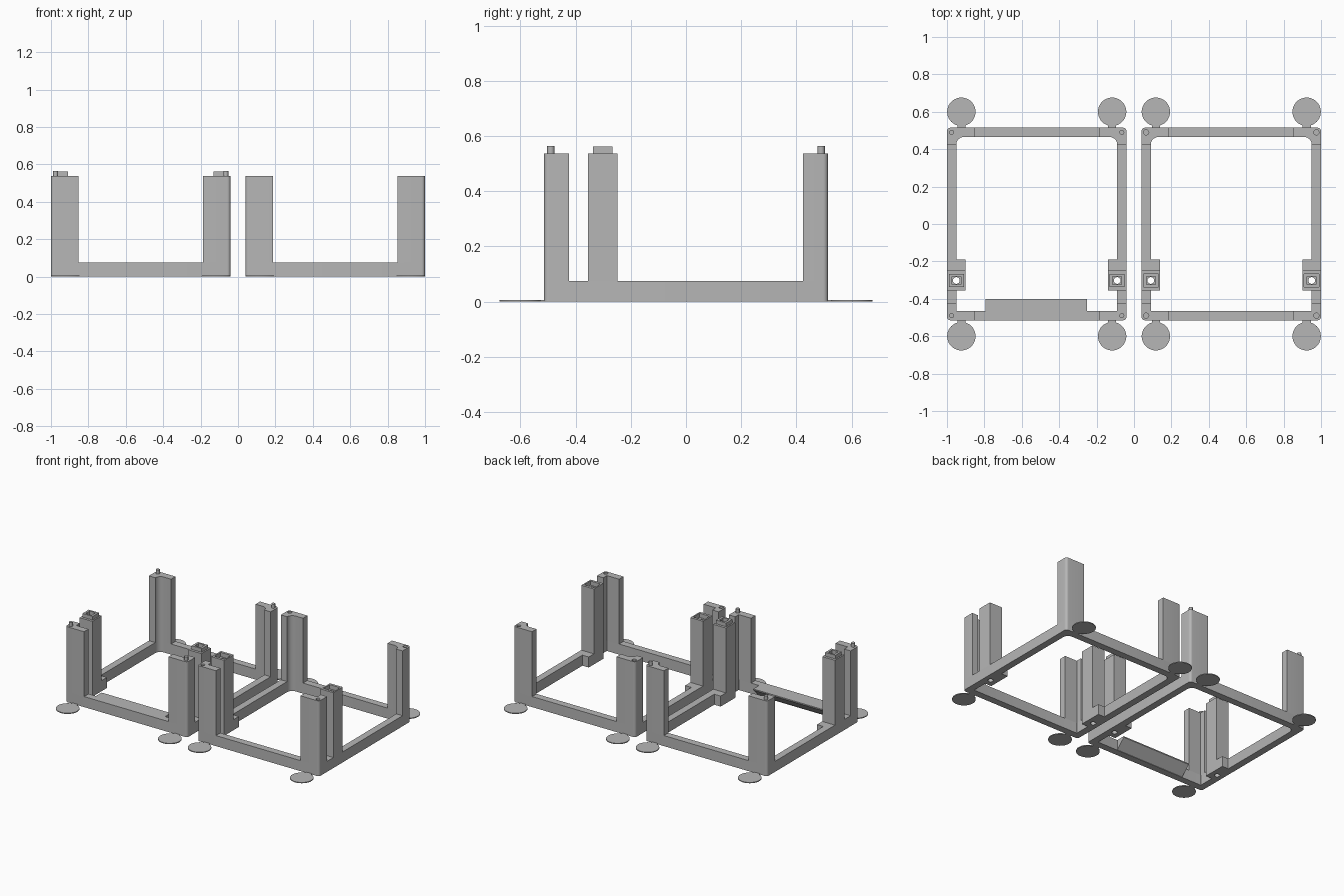
import bpy, bmesh, math

if "Cube" in bpy.data.objects:
    bpy.data.objects.remove(bpy.data.objects["Cube"], do_unlink=True)

grey = bpy.data.materials.new("matte grey")
grey.use_nodes = True
COLOUR = (0.47, 0.47, 0.47, 1)
grey.diffuse_color = COLOUR
grey.node_tree.nodes["Principled BSDF"].inputs["Base Color"].default_value = COLOUR

W, D = 0.48, 0.515          # half width and half depth of one frame
BAR, RAIL_H, POST_H = 0.05, 0.075, 0.537
POST_Y = -0.302             # centre of the socket posts


def finish(name, bm):
    bmesh.ops.recalc_face_normals(bm, faces=bm.faces)
    mesh = bpy.data.meshes.new(name)
    bm.to_mesh(mesh)
    bm.free()
    mesh.materials.append(grey)
    obj = bpy.data.objects.new(name, mesh)
    bpy.context.collection.objects.link(obj)
    return obj


def prism(name, points, z0, z1):
    bm = bmesh.new()
    low = [bm.verts.new((x, y, z0)) for x, y in points]
    high = [bm.verts.new((x, y, z1)) for x, y in points]
    bm.faces.new(low)
    bm.faces.new(high)
    for i in range(len(points)):
        j = (i + 1) % len(points)
        bm.faces.new((low[i], low[j], high[j], high[i]))
    return finish(name, bm)


def box(name, x0, x1, y0, y1, z0, z1):
    return prism(name, [(x0, y0), (x1, y0), (x1, y1), (x0, y1)], z0, z1)


def disc(name, x, y, r, z0, z1, n=32):
    ring = [math.tau * i / n for i in range(n)]
    return prism(name, [(x + r * math.cos(a), y + r * math.sin(a)) for a in ring], z0, z1)


def arc(x, y, r, start, n=6):
    """Quarter arc around x, y."""
    angles = [start + math.pi / 2 * i / n for i in range(n + 1)]
    return [(x + r * math.cos(a), y + r * math.sin(a)) for a in angles]


def rounded_rect(cx, w, d, r_front, r_back):
    points = []
    for i, (sx, sy) in enumerate([(1, 1), (-1, 1), (-1, -1), (1, -1)]):
        r = r_back if sy > 0 else r_front
        points += arc(cx + sx * (w - r), sy * (d - r), r, i * math.pi / 2)
    return points


def rail_ring(name, cx):
    outer = rounded_rect(cx, W, D, 0.018, 0.018)
    inner = rounded_rect(cx, W - BAR, D - BAR, 0.002, 0.04)
    bm = bmesh.new()
    loops = [[bm.verts.new((x, y, z)) for x, y in pts] for pts, z in
             [(outer, 0), (outer, RAIL_H), (inner, RAIL_H), (inner, 0)]]
    n = len(outer)
    for k in range(4):
        a, b = loops[k], loops[(k + 1) % 4]
        for i in range(n):
            j = (i + 1) % n
            bm.faces.new((a[i], a[j], b[j], b[i]))
    return finish(name, bm)


def cut(target, cutters):
    for cutter in cutters:
        mod = target.modifiers.new("cut", 'BOOLEAN')
        mod.operation, mod.solver, mod.object = 'DIFFERENCE', 'EXACT', cutter
        cutter.hide_render = True
    bpy.context.view_layer.update()
    graph = bpy.context.evaluated_depsgraph_get()
    mesh = bpy.data.meshes.new_from_object(target.evaluated_get(graph))
    target.modifiers.clear()
    target.data = mesh
    for cutter in cutters:
        bpy.data.objects.remove(cutter, do_unlink=True)


def corner_post(name, cx, sx, sy):
    """L-shaped post, filleted inside at the back."""
    pts = arc(0.018, 0.018, 0.018, math.pi)
    pts += [(0.147, 0), (0.147, BAR)]
    if sy > 0:
        pts += arc(0.09, 0.09, 0.04, math.pi)[::-1]
    else:
        pts += [(BAR, BAR), (BAR, 0.09)]
    pts += [(0, 0.09)]
    return prism(name, [(cx + sx * (W - x), sy * (D - y)) for x, y in pts], RAIL_H, POST_H)


def socket_shaft(x):
    return [box("shaft_cutter", x - 0.024, x + 0.024, POST_Y - 0.022, POST_Y + 0.022, 0.1, 1),
            disc("bolt_cutter", x, POST_Y, 0.018, -0.1, 0.2)]


def build_frame(side, cx, male):
    rails = rail_ring(side + "_base_rails", cx)
    for sx, xname in ((-1, "right"), (1, "left")):
        # Corner posts with pegs or peg holes, and the floor pads
        for sy, yname in ((-1, "front"), (1, "back")):
            tag = f"{side}_{yname}_{xname}"
            post = corner_post(tag + "_corner_post", cx, sx, sy)
            px, py = cx + sx * (W - 0.025), sy * (D - 0.025)
            if male:
                disc(tag + "_peg", px, py, 0.013, POST_H, 0.565, 20)
            else:
                cut(post, [disc("peg_cutter", px, py, 0.014, POST_H - 0.03, 1, 20)])
            padx = cx + sx * (W - 0.077)
            disc(tag + "_floor_pad", padx, sy * 0.6, 0.076, 0, 0.006, 40)
            y0, y1 = sorted((sy * D, sy * 0.53))
            box(tag + "_pad_tab", padx - 0.022, padx + 0.022, y0, y1, 0, 0.006)

        # Hollow socket post on its foot
        tag = f"{side}_{xname}"
        x = cx + sx * (W - 0.05)
        x0, x1 = x - 0.05, x + 0.05
        post = box(tag + "_socket_post", x0, x1, POST_Y - 0.053, POST_Y + 0.053, RAIL_H, POST_H)
        cutters = socket_shaft(x)
        lip = (x - 0.04, x + 0.04, POST_Y - 0.035, POST_Y + 0.035)
        if male:
            collar = box(tag + "_socket_collar", *lip, POST_H, 0.563)
            cut(collar, socket_shaft(x))
        else:
            cutters.append(box("lip_cutter", *lip, POST_H - 0.03, 1))
        cut(post, cutters)
        f0, f1 = sorted((x, x - sx * 0.05))
        foot = box(tag + "_socket_foot", f0, f1, POST_Y - 0.053, -0.19, 0, RAIL_H)
        for part in (rails, foot):
            cut(part, [disc("bolt_cutter", x, POST_Y, 0.018, -0.1, 0.2)])


build_frame("right", -0.52, True)
build_frame("left", 0.52, False)

# Ledge behind the front rail, with a sloping underside
bm = bmesh.new()
yb = -D + BAR
section = [(yb, RAIL_H), (-0.4, RAIL_H), (-0.4, RAIL_H - 0.008), (yb, 0.003)]
ends = [[bm.verts.new((x, y, z)) for y, z in section] for x in (-0.795, -0.25)]
bm.faces.new(ends[0])
bm.faces.new(ends[1])
for i in range(4):
    j = (i + 1) % 4
    bm.faces.new((ends[0][i], ends[0][j], ends[1][j], ends[1][i]))
finish("front_ledge", bm)

# Smooth the round parts, keep the edges sharp
for obj in bpy.context.collection.objects:
    if obj.type == 'MESH' and obj.data.materials and obj.data.materials[0] == grey:
        obj.data.shade_smooth()
        obj.data.set_sharp_from_angle(angle=math.radians(30))
